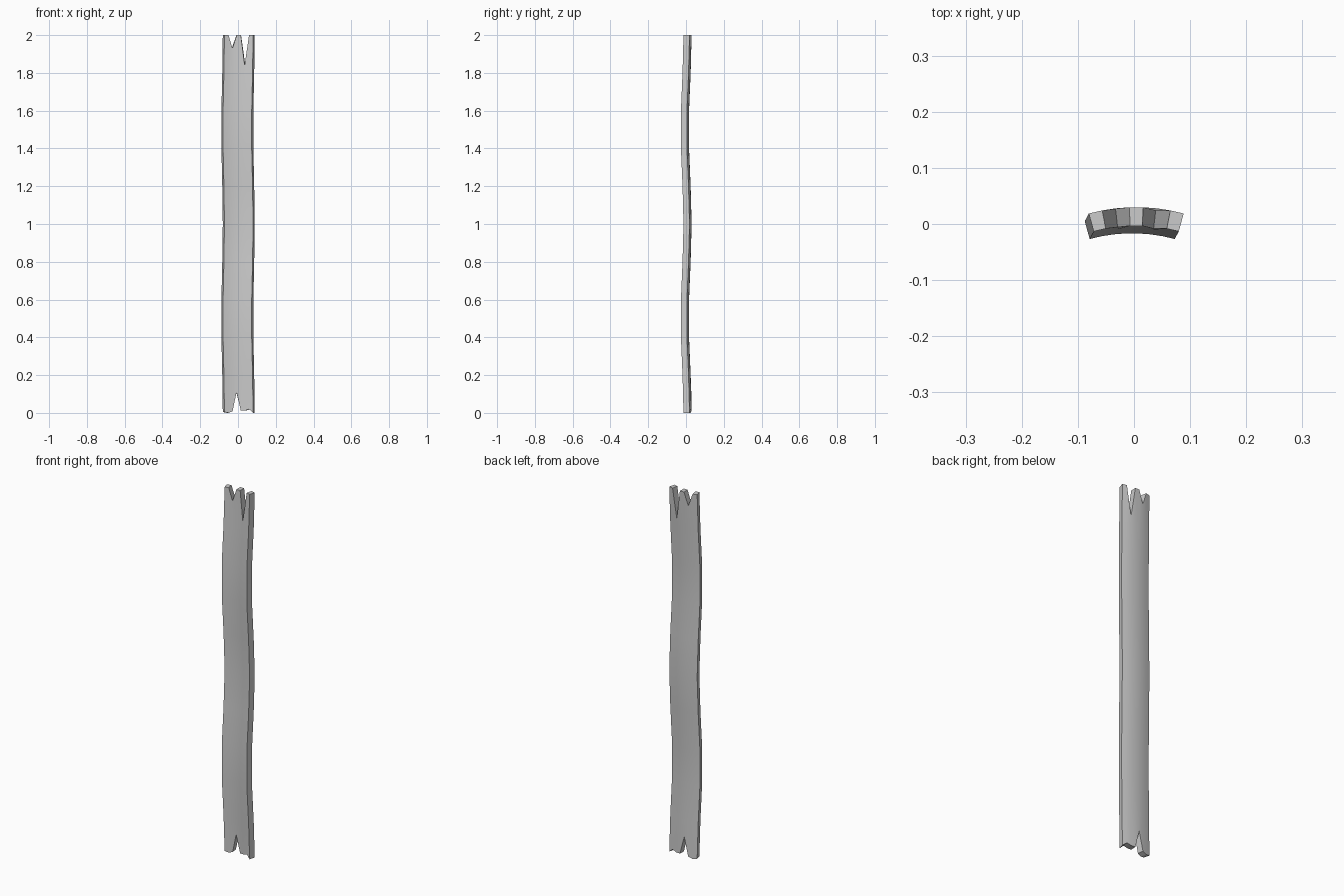
import bpy, bmesh, math

if "Cube" in bpy.data.objects:
    bpy.data.objects.remove(bpy.data.objects["Cube"])

R_BACK, R_FRONT = 0.320, 0.287      # radii of the cupped cross-section
HALF_ANGLE = 0.085 / 0.318
CROWN = 0.0225                      # mean y of the back crown
WAVE_X, WAVE_Y = 0.004, 0.0075

# broken ends: height of each column across the board
top = [2.0, 2.0, 1.93, 2.0, 2.0, 1.84, 2.0, 2.0]
bottom = [0.005, 0.0, 0.008, 0.11, 0.012, 0.012, 0.02, 0.0]
cols = len(top)
levels = [0.2 * i for i in range(1, 10)]


def point(radius, col, z):
    a = HALF_ANGLE * (2 * col / (cols - 1) - 1)
    w = math.cos(2 * math.pi * z)
    x = radius * math.sin(a) + WAVE_X * w
    y = CROWN - R_BACK + radius * math.cos(a) + WAVE_Y * w
    return x, y, z


bm = bmesh.new()


def sheet(radius):
    return [[bm.verts.new(point(radius, c, z))
             for z in [bottom[c]] + levels + [top[c]]] for c in range(cols)]


# front and back skins
front, back = sheet(R_FRONT), sheet(R_BACK)
rows = len(levels) + 2
for g in (front, back):
    for c in range(cols - 1):
        for r in range(rows - 1):
            bm.faces.new((g[c][r], g[c + 1][r], g[c + 1][r + 1], g[c][r + 1]))

# splintered ends and long edges
for c in range(cols - 1):
    for r in (0, rows - 1):
        bm.faces.new((front[c][r], front[c + 1][r], back[c + 1][r], back[c][r]))
for r in range(rows - 1):
    for c in (0, cols - 1):
        bm.faces.new((front[c][r], front[c][r + 1], back[c][r + 1], back[c][r]))
bmesh.ops.recalc_face_normals(bm, faces=bm.faces)

mesh = bpy.data.meshes.new("broken_plank")
bm.to_mesh(mesh)
bm.free()
plank = bpy.data.objects.new("broken_plank", mesh)
bpy.context.collection.objects.link(plank)
bpy.context.view_layer.objects.active = plank
plank.select_set(True)
bpy.ops.object.shade_smooth_by_angle(angle=math.radians(30))
